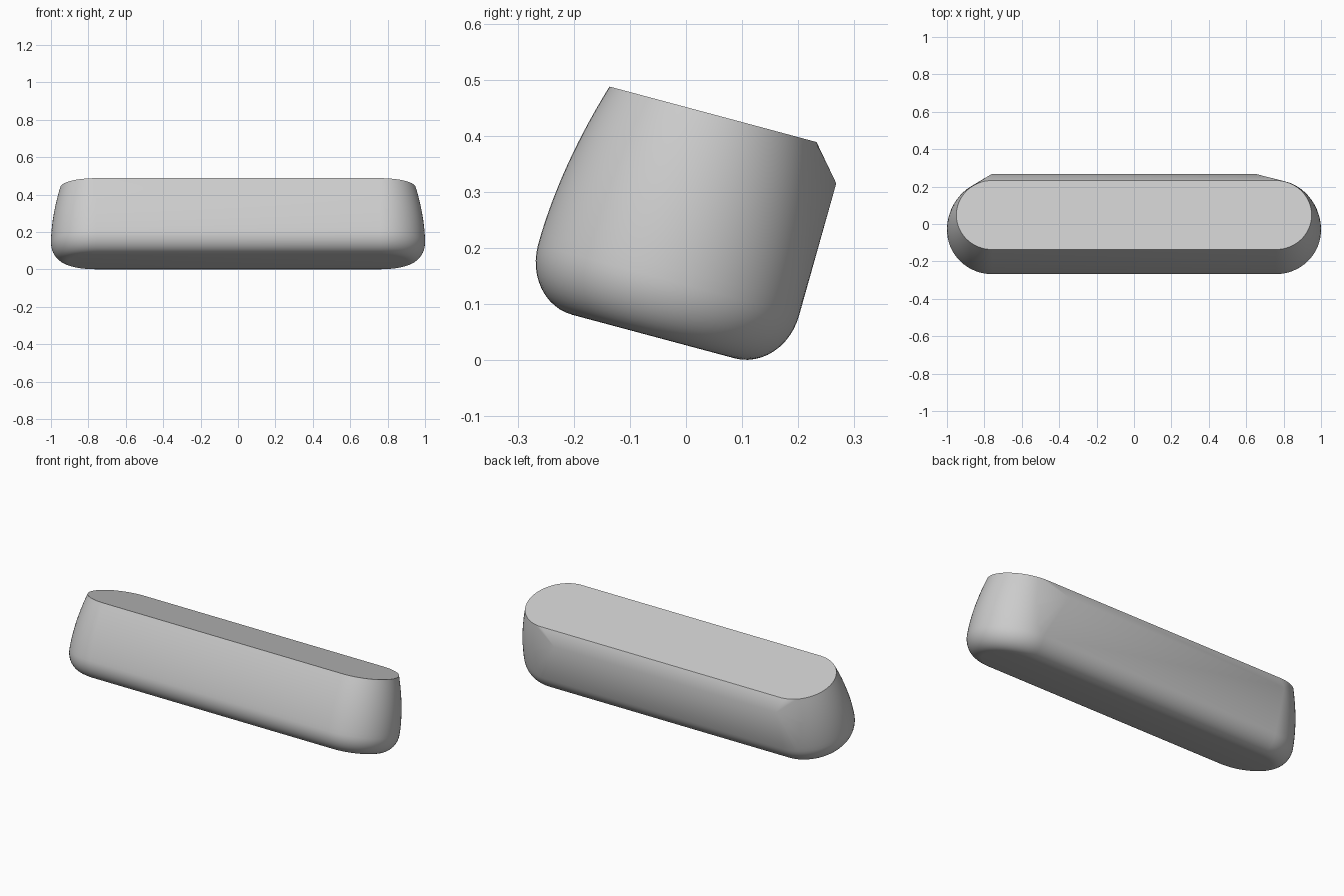
import bpy, bmesh
from math import sin, cos, pi, radians
from mathutils import Matrix

cube = bpy.data.objects.get("Cube")
if cube:
    bpy.data.objects.remove(cube, do_unlink=True)

gray = bpy.data.materials.new("light_gray")
gray.use_nodes = True
gray.diffuse_color = (0.6, 0.6, 0.6, 1)
gray.node_tree.nodes["Principled BSDF"].inputs["Base Color"].default_value = (0.6, 0.6, 0.6, 1)

CAP_X, MID_Y = 0.759, -0.067          # centres of the rounded ends
BOTTOM, WIDEST, TOP = 0.026, 0.13, 0.436
R_MAX, R_BOTTOM, R_TOP = 0.241, 0.15, 0.191
CAP_STEPS, FILLET_STEPS, WALL_STEPS = 32, 12, 14


def profile():
    """Radius and height: elliptical bottom fillet, then inward curving wall."""
    for i in range(FILLET_STEPS + 1):
        a = pi / 2 * i / FILLET_STEPS
        yield (R_BOTTOM + (R_MAX - R_BOTTOM) * sin(a),
               WIDEST - (WIDEST - BOTTOM) * cos(a))
    for i in range(1, WALL_STEPS + 1):
        t = i / WALL_STEPS
        yield R_MAX - (R_MAX - R_TOP) * t ** 1.85, WIDEST + (TOP - WIDEST) * t


bm = bmesh.new()

# Stadium shaped rings of the body
for r, z in profile():
    for side in (1, -1):
        for i in range(CAP_STEPS + 1):
            a = -pi / 2 + pi * i / CAP_STEPS
            bm.verts.new((side * (CAP_X + r * cos(a)), MID_Y + r * sin(a), z))

# Ends of the back ridge, which sits off centre
for x in (-0.76, 0.65):
    bm.verts.new((x, 0.177, 0.374))

# Wrap everything in one skin and merge the flat areas
hull = bmesh.ops.convex_hull(bm, input=bm.verts)
loose = [v for v in bm.verts if not v.link_faces]
bmesh.ops.delete(bm, geom=loose, context='VERTS')
bmesh.ops.dissolve_limit(bm, angle_limit=radians(0.2), verts=bm.verts, edges=bm.edges)
bmesh.ops.recalc_face_normals(bm, faces=bm.faces)

# Lean the body backwards
bm.transform(Matrix.Rotation(radians(-15), 4, 'X'))

mesh = bpy.data.meshes.new("keycap_body")
bm.to_mesh(mesh)
bm.free()
mesh.materials.append(gray)
body = bpy.data.objects.new("rounded_bar", mesh)
bpy.context.collection.objects.link(body)

bpy.ops.object.select_all(action='DESELECT')
body.select_set(True)
bpy.context.view_layer.objects.active = body
bpy.ops.object.shade_smooth_by_angle(angle=radians(25))
